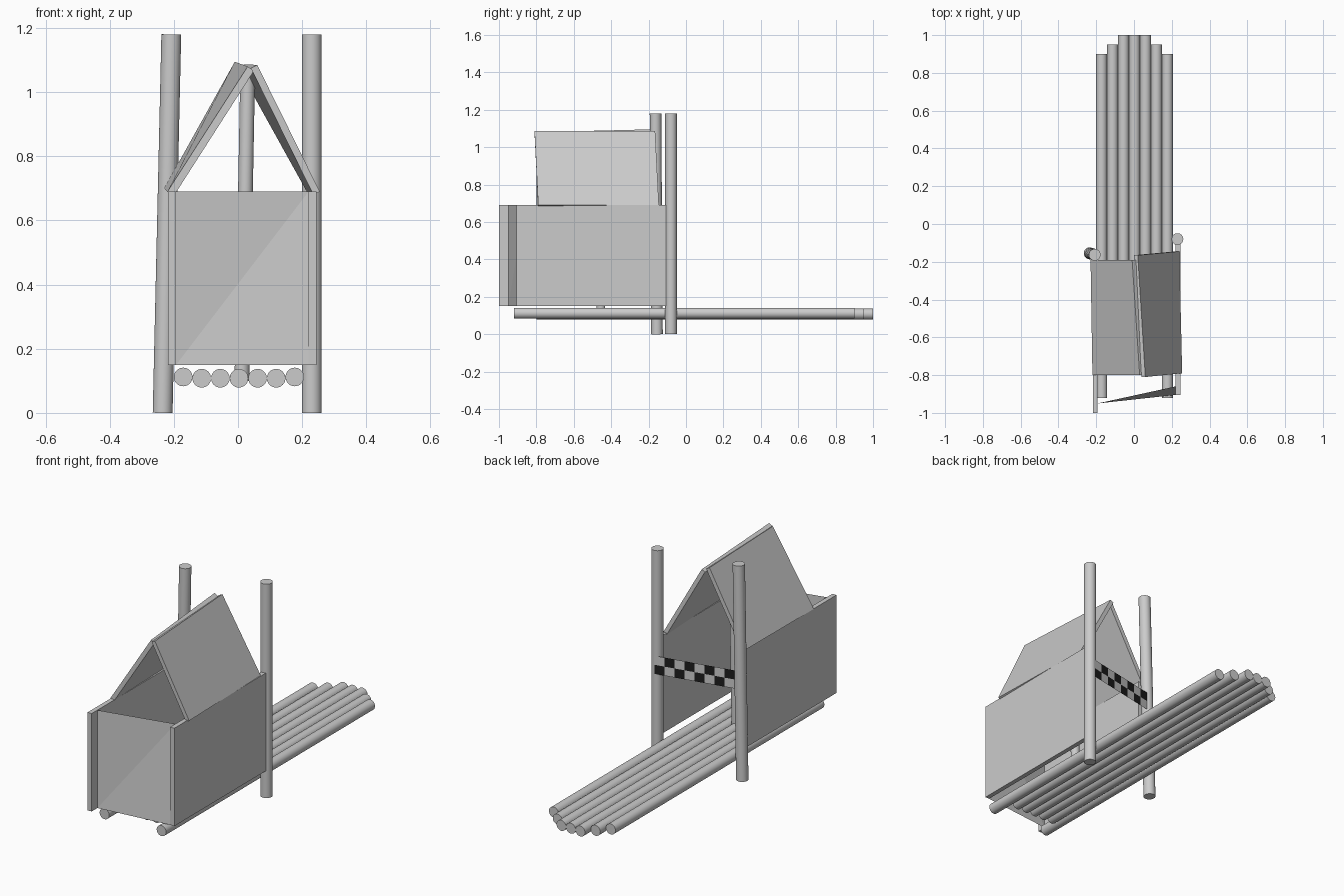
import bpy, bmesh
from mathutils import Vector

cube = bpy.data.objects.get("Cube")
if cube:
    bpy.data.objects.remove(cube, do_unlink=True)


def material(name, value):
    mat = bpy.data.materials.new(name)
    mat.use_nodes = True
    color = (value, value, value, 1)
    mat.diffuse_color = color
    mat.node_tree.nodes["Principled BSDF"].inputs["Base Color"].default_value = color
    return mat


GREY = material("plain_grey", 0.6)
BLACK = material("checker_black", 0.012)


def finish(name, bm, *mats):
    mesh = bpy.data.meshes.new(name)
    bm.to_mesh(mesh)
    bm.free()
    for mat in mats:
        mesh.materials.append(mat)
    obj = bpy.data.objects.new(name, mesh)
    bpy.context.collection.objects.link(obj)
    return obj


def rod(name, start, end, radius):
    """Round pole between two points, with sharp cap edges."""
    a, b = Vector(start), Vector(end)
    bpy.ops.mesh.primitive_cylinder_add(vertices=32, radius=radius,
                                        depth=(b - a).length, location=(a + b) / 2)
    obj = bpy.context.object
    obj.name = name
    obj.rotation_euler = (b - a).to_track_quat('Z', 'Y').to_euler()
    obj.data.materials.append(GREY)
    bpy.ops.object.shade_smooth_by_angle()


def slab(name, corners, offset):
    """Board made from an outer quad, thickened along an offset."""
    bm = bmesh.new()
    outer = [bm.verts.new(c) for c in corners]
    inner = [bm.verts.new(Vector(c) + Vector(offset)) for c in corners]
    bm.faces.new(outer)
    bm.faces.new(inner[::-1])
    for i in range(4):
        j = (i + 1) % 4
        bm.faces.new((outer[i], inner[i], inner[j], outer[j]))
    bmesh.ops.recalc_face_normals(bm, faces=bm.faces)
    return finish(name, bm, GREY)


# Raft logs: the outer pair sticks out at the front, the middle ones at the back
BACK_ENDS = (1.0, 1.0, 0.95, 0.9)
for i in range(-3, 4):
    outer = abs(i) == 3
    z = 0.112 if outer else 0.108
    x = i * 0.058 + 0.003
    rod(f"raft_log_{i + 4}", (x, -0.92 if outer else -0.8, z),
        (x, BACK_ENDS[abs(i)], z), 0.029)

# Poles
rod("left_pole", (0.23, -0.08, 0), (0.23, -0.08, 1.18), 0.031)
rod("right_pole", (-0.235, -0.155, 0), (-0.208, -0.163, 1.18), 0.031)
rod("ridge_post", (0.012, -0.455, 0.1), (0.03, -0.455, 1.05), 0.023)

# Side walls
LOW, HIGH = 0.15, 0.69
for name, x, front, back in (("left_wall", 0.22, -0.905, -0.105),
                             ("right_wall", -0.218, -1.0, -0.195)):
    slab(name, [(x, front, LOW), (x, back, LOW), (x, back, HIGH), (x, front, HIGH)],
         (0.025, 0, 0))

# Warped front sheet, folded along its diagonal
bm = bmesh.new()
rb, lb, lt, rt = [bm.verts.new(c) for c in
                  ((-0.193, -0.95, LOW), (0.22, -0.905, LOW),
                   (0.22, -0.86, HIGH), (-0.193, -0.95, HIGH))]
bm.faces.new((rb, lb, lt))
bm.faces.new((rb, lt, rt))
finish("front_sheet", bm, GREY)

# Slightly skewed roof boards
slab("right_roof", [(-0.22, -0.8, 0.69), (0.03, -0.8, 1.08),
                    (-0.01, -0.19, 1.095), (-0.23, -0.19, 0.7)], (0.02, 0, -0.013))
slab("left_roof", [(0.255, -0.79, 0.69), (0.06, -0.81, 1.085),
                   (0.02, -0.165, 1.087), (0.24, -0.145, 0.69)], (-0.02, 0, -0.01))

# Checkered banner stretched between the poles
COLUMNS, ROWS = 8, 2
start, end = Vector((0.225, -0.048, 0.5)), Vector((-0.2, -0.135, 0.5))
bm = bmesh.new()
grid = [[bm.verts.new(start.lerp(end, c / COLUMNS) + Vector((0, 0, 0.05 * r)))
         for c in range(COLUMNS + 1)] for r in range(ROWS + 1)]
for r in range(ROWS):
    for c in range(COLUMNS):
        face = bm.faces.new((grid[r][c], grid[r][c + 1],
                             grid[r + 1][c + 1], grid[r + 1][c]))
        face.material_index = (r + c + 1) % 2
finish("checkered_banner", bm, GREY, BLACK)
